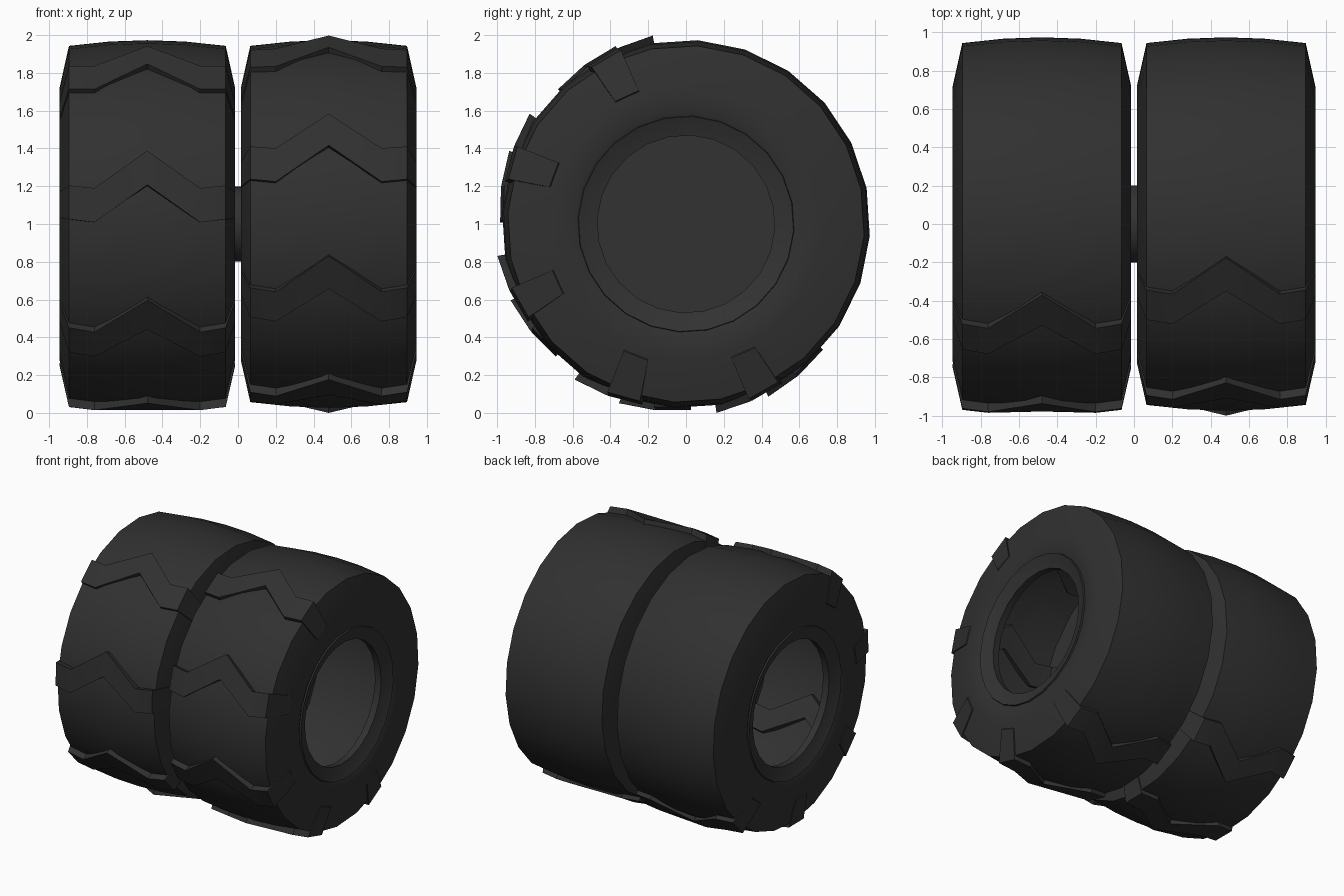
import bpy, bmesh, math

if "Cube" in bpy.data.objects:
    bpy.data.objects.remove(bpy.data.objects["Cube"])

SEG = 24
OFFSET = 3.75      # rotation of the tyre facets, degrees
CENTRE = 0.48      # x of each wheel centre
HUB_Z = 1.0


def material(name, value):
    m = bpy.data.materials.new(name)
    m.diffuse_color = (value, value, value, 1)
    m.use_nodes = True
    m.node_tree.nodes["Principled BSDF"].inputs["Base Color"].default_value = m.diffuse_color
    return m


RUBBER = material("black rubber", 0.03)
METAL = material("dark metal", 0.032)


def at(x, r, deg):
    """Point on a wheel: 0 degrees faces the front, 90 is the top."""
    a = math.radians(deg)
    return (x, -r * math.cos(a), HUB_Z + r * math.sin(a))


def finish(bm, name, mat, angle):
    bmesh.ops.recalc_face_normals(bm, faces=bm.faces)
    mesh = bpy.data.meshes.new(name)
    bm.to_mesh(mesh)
    bm.free()
    mesh.materials.append(mat)
    ob = bpy.data.objects.new(name, mesh)
    bpy.context.collection.objects.link(ob)
    bpy.ops.object.select_all(action='DESELECT')
    ob.select_set(True)
    bpy.context.view_layer.objects.active = ob
    bpy.ops.object.shade_smooth_by_angle(angle=math.radians(angle))
    return ob


def revolve(name, profile, mat, angle=40, cap=False):
    """Spin (x, radius) points round the wheel axis."""
    bm = bmesh.new()
    rings = [[bm.verts.new(at(x, r, OFFSET + 360 * i / SEG)) for i in range(SEG)]
             for x, r in profile]
    for a, b in zip(rings, rings[1:]):
        for i in range(SEG):
            j = (i + 1) % SEG
            bm.faces.new((a[i], a[j], b[j], b[i]))
    if cap:
        bm.faces.new(rings[0])
        bm.faces.new(rings[-1])
    return finish(bm, name, mat, angle)


# half sections, measured from the wheel centre
HALF_TYRE = [(0.445, 0.56), (0.463, 0.60), (0.465, 0.72), (0.415, 0.945), (0.2, 0.968)]
TYRE = [(-x, r) for x, r in HALF_TYRE] + [(0, 0.975)] + HALF_TYRE[::-1]
RIM = [(0.445, 0.575), (0.462, 0.57), (0.44, 0.52), (0.425, 0.47), (0.37, 0.475), (0.40, 0.56)]

# tread bar: across-wheel position, tyre radius there, angular drop from the peak
HALF_BAR = [(0.458, 0.75, -9.5), (0.415, 0.945, -10.5), (0.28, 0.96, -11.5)]
BAR = [(-x, r, d) for x, r, d in HALF_BAR] + [(0, 0.975, 0)] + HALF_BAR[::-1]


def tread_bar(name, cx, deg):
    """Zigzag block standing proud of the tyre and showing through inside."""
    bm = bmesh.new()
    loops = []
    for x, r, drop in BAR:
        low, high = deg + drop, deg + drop + 10.5
        wall = abs(x) > 0.43
        out_x = cx + x * (1.015 if wall else 1)
        in_x = cx + x * (0.93 if wall else 1)
        lift = 0.0 if wall else 1.0
        loops.append([bm.verts.new(p) for p in (
            at(out_x, r + 0.024 * lift, low), at(out_x, r + 0.038 * lift, high),
            at(in_x, r - 0.04, high), at(in_x, r - 0.04, low))])
    for a, b in zip(loops, loops[1:]):
        for i in range(4):
            j = (i + 1) % 4
            bm.faces.new((a[i], a[j], b[j], b[i]))
    bm.faces.new(loops[0])
    bm.faces.new(loops[-1])
    return finish(bm, name, RUBBER, 35)


# two wheels; the bars only cover the front, from top to lower back
for side, sx, start, step in (("left", -1, 58, 46), ("right", 1, 69.5, 44.8)):
    cx = sx * CENTRE
    revolve(side + "_tyre", [(cx + x, r) for x, r in TYRE], RUBBER, 45)
    for where, k in (("outer", 1), ("inner", -1)):
        revolve(f"{side}_{where}_rim", [(cx + sx * k * x, r) for x, r in RIM + RIM[:1]], METAL, 30)
    # disc closing the inner side of the wheel
    revolve(side + "_wheel_disc", [(sx * 0.06, 0.48), (sx * 0.09, 0.48)], METAL, 30, cap=True)
    for n in range(5):
        tread_bar(f"{side}_tread_bar_{n + 1}", cx, start - step * n)

# axle joining the wheels
revolve("axle", [(-0.07, 0.2), (0.07, 0.2)], METAL, 30, cap=True)
